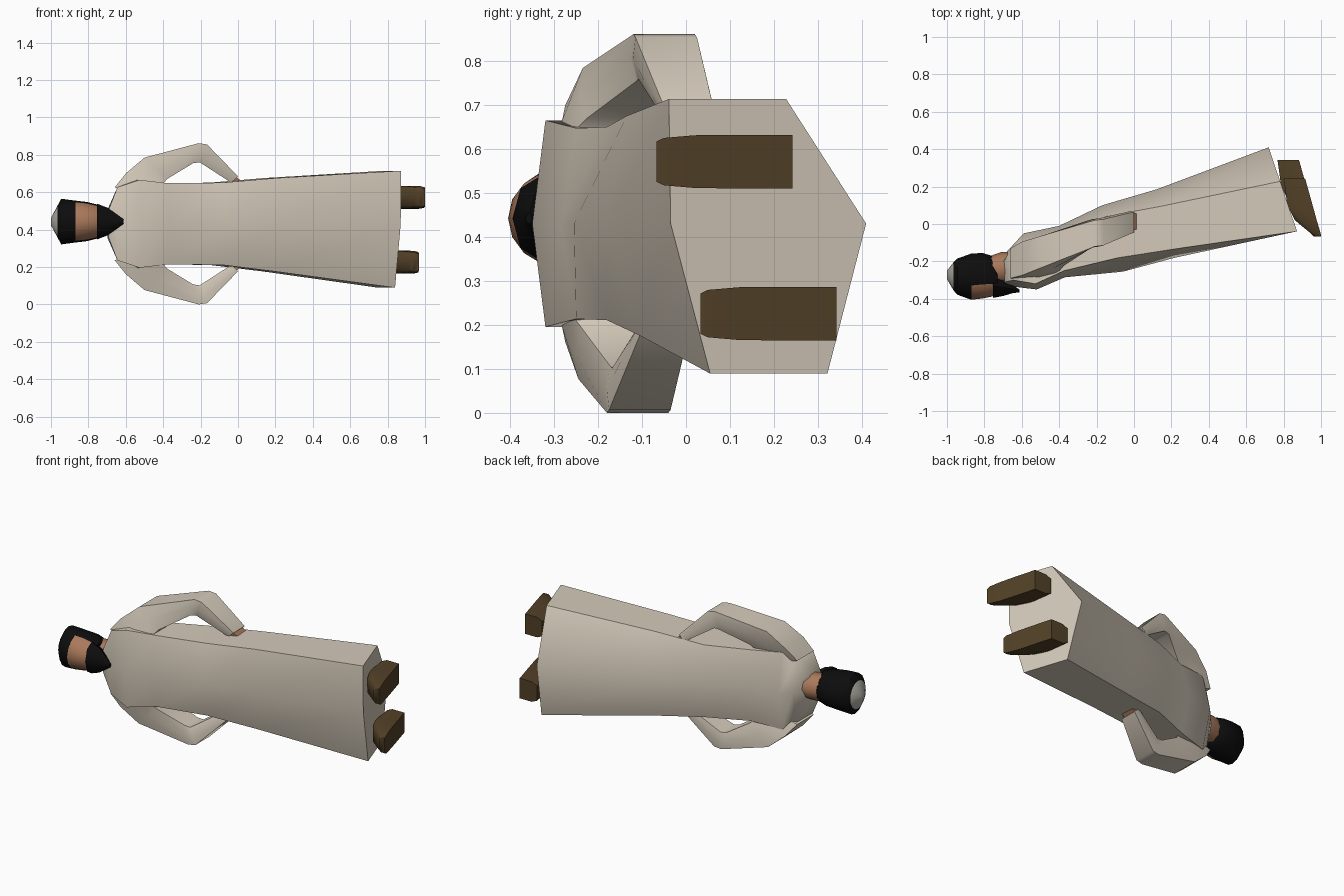
import bpy, bmesh, math

if "Cube" in bpy.data.objects:
    bpy.data.objects.remove(bpy.data.objects["Cube"])

ZC = 0.431  # height of the body's centre line (figure lies on its side along x)


def material(name, rgb):
    m = bpy.data.materials.new(name)
    m.diffuse_color = (*rgb, 1)
    m.use_nodes = True
    m.node_tree.nodes["Principled BSDF"].inputs["Base Color"].default_value = m.diffuse_color
    return m


CLOTH = material("cream cloth", (0.66, 0.59, 0.49))
SKIN = material("tan skin", (0.40, 0.19, 0.105))
HAIR = material("black hair", (0.004, 0.004, 0.004))
CROWN = material("grey crown", (0.45, 0.43, 0.38))
BOOT = material("brown leather", (0.085, 0.052, 0.02))


def loft(name, rings, mats, rule=None, angle=50):
    """Skin a list of equal rings, cap both ends."""
    bm = bmesh.new()
    rows = [[bm.verts.new(p) for p in r] for r in rings]
    n = len(rows[0])
    for a, b in zip(rows, rows[1:]):
        for i in range(n):
            j = (i + 1) % n
            bm.faces.new((a[i], a[j], b[j], b[i]))
    bm.faces.new(rows[0])
    bm.faces.new(rows[-1])
    bmesh.ops.recalc_face_normals(bm, faces=bm.faces)
    if rule:
        for f in bm.faces:
            f.material_index = rule(f.calc_center_median())
    me = bpy.data.meshes.new(name)
    bm.to_mesh(me)
    bm.free()
    for m in mats:
        me.materials.append(m)
    ob = bpy.data.objects.new(name, me)
    bpy.context.collection.objects.link(ob)
    bpy.context.view_layer.objects.active = ob
    ob.select_set(True)
    bpy.ops.object.shade_smooth_by_angle(angle=math.radians(angle))
    ob.select_set(False)
    return ob


# Robe: six-sided rings from collar to hem, tilted with the body
def robe_ring(xf, yf, xb, yb, yfs, ybs, hz, twist, drop):
    def pt(y, z):
        return (xf + (xb - xf) * (y - yf) / (yb - yf), y, z)
    up, low = ZC - drop + hz, ZC - drop - hz
    return [pt(yf, ZC), pt(yfs - twist, up), pt(ybs - twist, up),
            pt(yb, ZC), pt(ybs + twist, low), pt(yfs + twist, low)]


loft("robe", [robe_ring(*r) for r in (
    (-0.69, -0.33, -0.70, -0.17, -0.31, -0.20, 0.075, 0, 0),
    (-0.645, -0.335, -0.645, -0.11, -0.30, -0.15, 0.195, 0, 0),
    (-0.52, -0.35, -0.59, -0.05, -0.32, -0.10, 0.235, 0, 0),
    (-0.37, -0.285, -0.40, -0.01, -0.25, -0.06, 0.217, 0, 0),
    (-0.06, -0.255, -0.17, 0.10, -0.18, 0.04, 0.22, 0, 0),
    (0.22, -0.18, 0.12, 0.185, -0.12, 0.11, 0.25, 0.015, 0.005),
    (0.87, -0.035, 0.72, 0.41, 0.008, 0.275, 0.3125, 0.047, 0.029),
)], [CLOTH])


# Sleeves and hands: (outer x, outer z, inner x, inner z, y, half depth, lower-side y shift)
def arm_ring(side, xo, zo, xi, zi, y, hy, shift):
    if side < 0:
        y += shift
    zo, zi = ZC + side * (zo - ZC), ZC + side * (zi - ZC)
    return [(xo, y - hy, zo), (xo, y + hy, zo),
            ((xo + xi) / 2, y + hy * 1.08, (zo + zi) / 2),
            (xi, y + hy * 0.9, zi), (xi, y - hy * 0.9, zi),
            ((xo + xi) / 2, y - hy * 1.08, (zo + zi) / 2)]


SLEEVE = (
    (-0.66, 0.625, -0.42, 0.56, -0.21, 0.08, 0),
    (-0.60, 0.70, -0.41, 0.63, -0.185, 0.09, 0),
    (-0.50, 0.785, -0.38, 0.67, -0.15, 0.085, -0.01),
    (-0.21, 0.862, -0.24, 0.755, -0.05, 0.07, -0.06),
    (-0.165, 0.855, -0.205, 0.76, -0.045, 0.07, -0.06),
    (0.0, 0.685, -0.035, 0.65, 0.01, 0.055, -0.06),
)
HAND = (
    (-0.02, 0.69, -0.04, 0.66, 0.01, 0.045, -0.06),
    (0.018, 0.66, -0.005, 0.64, 0.015, 0.042, -0.06),
)
for side, word in ((1, "upper"), (-1, "lower")):
    loft(word + "_sleeve", [arm_ring(side, *r) for r in SLEEVE], [CLOTH])
    loft(word + "_hand", [arm_ring(side, *r) for r in HAND], [SKIN])


# Boots: (y, instep x, sole x, half width)
def boot_ring(dx, dy, zc, y, x0, x1, h):
    xm = x0 + (x1 - x0) * 0.3
    return [(x0 + dx, y + dy, zc - h * 0.75), (x0 + dx, y + dy, zc + h * 0.75),
            (xm + dx, y + dy, zc + h), (x1 + dx, y + dy, zc + h),
            (x1 + dx, y + dy, zc - h), (xm + dx, y + dy, zc - h)]


for name, dx, dy, zc in (("upper_boot", 0, 0, 0.572), ("lower_boot", -0.033, 0.1, 0.226)):
    loft(name, [boot_ring(dx, dy, zc, *r) for r in (
        (0.243, 0.80, 0.915, 0.061), (0.10, 0.82, 0.955, 0.061),
        (0.02, 0.86, 0.977, 0.060), (-0.05, 0.945, 0.998, 0.054),
        (-0.067, 0.962, 1.0, 0.046))], [BOOT])


# Head, neck and beard: elliptical rings across x
def oval(x, yf, yb, hz, n, lean=0):
    yc, r = (yf + yb) / 2, (yb - yf) / 2
    return [(x + lean * math.cos(2 * math.pi * i / n), yc + r * math.cos(2 * math.pi * i / n),
             ZC + 0.012 + hz * math.sin(2 * math.pi * i / n)) for i in range(n)]


def head_colour(c):
    if c.x < -0.955:
        return 1
    return 2 if -0.872 < c.x and c.y < -0.33 else 0


loft("head", [oval(*r, 16) for r in (
    (-1.0, -0.295, -0.25, 0.02), (-0.965, -0.355, -0.205, 0.085),
    (-0.945, -0.378, -0.185, 0.122), (-0.87, -0.405, -0.158, 0.112),
    (-0.81, -0.398, -0.155, 0.105), (-0.76, -0.388, -0.17, 0.093),
    (-0.73, -0.37, -0.22, 0.08))], [HAIR, CROWN, SKIN], head_colour)
loft("neck", [oval(*r, 10) for r in (
    (-0.78, -0.32, -0.175, 0.08), (-0.71, -0.325, -0.15, 0.078),
    (-0.66, -0.32, -0.15, 0.075))], [SKIN])
loft("beard", [oval(*r, 8) for r in (
    (-0.755, -0.395, -0.27, 0.096), (-0.70, -0.385, -0.29, 0.075),
    (-0.65, -0.37, -0.325, 0.04), (-0.612, -0.365, -0.35, 0.012))], [HAIR])
